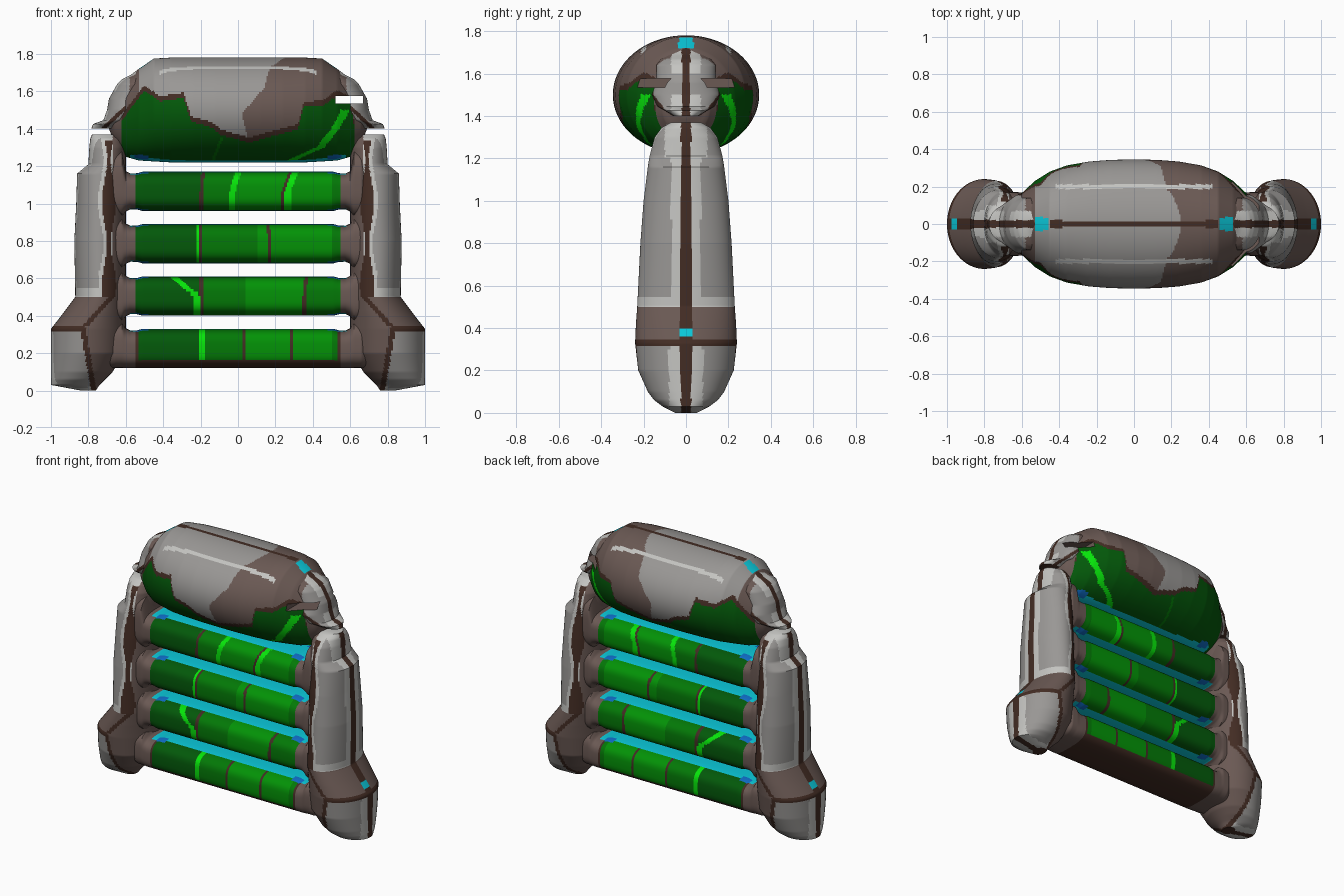
import bpy, bmesh, math

default = bpy.data.objects.get("Cube")
if default:
    bpy.data.objects.remove(default, do_unlink=True)

PALETTE = {
    "taupe": (0.145, 0.10, 0.088), "dark_brown": (0.055, 0.025, 0.017),
    "grey": (0.32, 0.31, 0.30), "light_grey": (0.55, 0.55, 0.53),
    "dark_green": (0.001, 0.10, 0.003), "green": (0.001, 0.19, 0.002),
    "bright_green": (0.001, 0.29, 0.002), "lime": (0.002, 0.78, 0.003),
    "cyan": (0.003, 0.58, 0.70), "blue": (0.005, 0.16, 0.60),
}
NAMES = list(PALETTE)
MATERIALS = []
for name, rgb in PALETTE.items():
    mat = bpy.data.materials.new(name)
    mat.use_nodes = True
    mat.diffuse_color = (*rgb, 1)
    mat.node_tree.nodes["Principled BSDF"].inputs["Base Color"].default_value = (*rgb, 1)
    MATERIALS.append(mat)


def lerp_table(points, t):
    """Piecewise linear lookup; each point is (t, value, value, ...)."""
    if t <= points[0][0]:
        return points[0][1:]
    for p, q in zip(points, points[1:]):
        if t <= q[0]:
            k = (t - p[0]) / (q[0] - p[0])
            return tuple(a + (b - a) * k for a, b in zip(p[1:], q[1:]))
    return points[-1][1:]


def activate(obj):
    bpy.ops.object.select_all(action="DESELECT")
    obj.select_set(True)
    bpy.context.view_layer.objects.active = obj


def smooth(obj):
    activate(obj)
    bpy.ops.object.shade_smooth_by_angle(angle=math.radians(40))


def finish(name, bm, rule):
    bmesh.ops.recalc_face_normals(bm, faces=bm.faces)
    for face in bm.faces:
        face.material_index = NAMES.index(rule(*face.calc_center_median()))
    mesh = bpy.data.meshes.new(name)
    bm.to_mesh(mesh)
    bm.free()
    for mat in MATERIALS:
        mesh.materials.append(mat)
    obj = bpy.data.objects.new(name, mesh)
    bpy.context.collection.objects.link(obj)
    smooth(obj)
    return obj


def loft(name, stations, rule, along="x", side=1, power=1.0, segments=100, step=0.008):
    """Loft rounded rings; a station is (position, low, high, half depth in y)."""
    ts = []
    for p, q in zip(stations, stations[1:]):
        n = max(1, math.ceil((q[0] - p[0]) / step))
        ts += [p[0] + (q[0] - p[0]) * i / n for i in range(n)]
    ts.append(stations[-1][0])
    bm = bmesh.new()
    rings = []
    for t in ts:
        low, high, depth = lerp_table(stations, t)
        ring = []
        for i in range(segments):
            a = math.tau * i / segments
            c, s = (math.copysign(abs(v) ** power, v) for v in (math.cos(a), math.sin(a)))
            u, y = (low + high) / 2 + (high - low) / 2 * s, depth * c
            ring.append(bm.verts.new((t, y, u) if along == "x" else (u * side, y, t)))
        rings.append(ring)
    for r, s in zip(rings, rings[1:]):
        for i in range(segments):
            j = (i + 1) % segments
            bm.faces.new((r[i], r[j], s[j], s[i]))
    bm.faces.new(rings[0])
    bm.faces.new(rings[-1])
    return finish(name, bm, rule)


def mirrored(half):
    return [(-p[0], *p[1:]) for p in reversed(half) if p[0] > 0] + half


def gap_colour(x, y):
    """Lining of the gaps, with blue corners; None outside the lining."""
    if .48 < abs(x) < .55 and .06 < abs(y) < .115:
        return "blue"
    return "cyan" if abs(x) < .58 and abs(y) < .095 else None


# Headrest pillow
GREEN_EDGE = [(-.68, 1.38), (-.5, 1.62), (-.42, 1.56), (-.29, 1.58), (-.25, 1.45),
              (-.14, 1.42), (-.09, 1.38), (.06, 1.34), (.17, 1.37), (.32, 1.41),
              (.35, 1.53), (.46, 1.54), (.53, 1.59), (.6, 1.56), (.64, 1.3)]
PATCH_EDGE = [(1.36, .05), (1.48, .02), (1.62, .14), (1.73, .17), (1.78, .25)]
STREAK = [(1.22, .26), (1.3, .44), (1.4, .52), (1.49, .57)]


def pillow_rule(x, y, z):
    ax, ay = abs(x), abs(y)
    edge = lerp_table(GREEN_EDGE, x)[0]
    if z < 1.26 and gap_colour(x, y):
        return gap_colour(x, y)
    if z > 1.65 and ay < .035 and .46 < ax < .53:
        return "cyan"
    if z > 1.7 and ay < .018 and ax < .45:
        return "dark_brown"
    if z > 1.68 and abs(ay - .2) < .012 and ax < .42:
        return "light_grey"
    if ax > .62:
        return "taupe"
    if z < edge - .014:
        if z < 1.5 and abs(x - lerp_table(STREAK, z)[0]) < .022:
            return "lime"
        if 1.22 < z < 1.35 and abs(x + .13 - (z - 1.24) * .4) < .008:
            return "green"
        return "dark_green"
    if z < edge + .014:
        return "dark_brown"
    return "taupe" if x < -.53 or x > lerp_table(PATCH_EDGE, z)[0] else "grey"


pillow = loft("headrest_pillow", mirrored([
    (0, 1.22, 1.78, .345), (.12, 1.22, 1.78, .343), (.24, 1.22, 1.78, .334),
    (.36, 1.22, 1.78, .313), (.45, 1.225, 1.775, .28), (.53, 1.23, 1.72, .23),
    (.6, 1.25, 1.65, .165), (.66, 1.32, 1.55, .11), (.69, 1.4, 1.48, .04)]),
    pillow_rule, segments=160)


# Side pillars with flared feet
def pillar_rule(x, y, z):
    ax, ay = abs(x), abs(y)
    if ax > .86 and ay < .03 and .36 < z < .395:
        return "cyan"
    if ax > .77 and ay < .024:
        return "dark_brown"
    if z < .345:
        seam = .77 + .18 * z
        if abs(ax - seam) < .014 or (z > .315 and ax > seam):
            return "dark_brown"
        if ax < seam:
            return "taupe"
        return "light_grey" if ay < .08 else "grey"
    if z < .5:
        return "dark_brown" if abs(ax - .83 + (z - .33) * .9) < .016 else "taupe"
    streak = .024 + .014 * math.sin(z * 14)
    if z < 1.34 and abs(ax - .69) < streak:
        return "dark_brown"
    if ax < .67:
        return "taupe"
    if ay < .07 or z > 1.2 and ay < .1 or z < .55 or ax < .71 + streak:
        return "light_grey"
    return "grey"


# Shoulder pads above the pillars
def shoulder_rule(x, y, z):
    ax = abs(x)
    if abs(y) < .02 or abs(z - 1.42 - (.7 - ax) * .95) < .014:
        return "dark_brown"
    if abs(y) < .07 and (z > 1.6 or z < 1.5):
        return "light_grey"
    return "grey" if ax > .58 else "taupe"


PILLAR = [(0, .76, .84, .05), (.03, .74, 1, .11), (.06, .71, 1, .15), (.1, .67, 1, .18),
          (.2, .61, 1, .225), (.33, .6, 1, .24), (.42, .6, .93, .236), (.5, .6, .87, .23),
          (.8, .6, .875, .215), (1, .6, .865, .2), (1.16, .6, .86, .18),
          (1.21, .6, .8, .172), (1.3, .6, .795, .148), (1.345, .61, .79, .115),
          (1.37, .63, .78, .07)]
SHOULDER = [(1.4, .6, .785, .06), (1.425, .58, .775, .1), (1.445, .56, .72, .135),
            (1.5, .5, .7, .16), (1.56, .48, .69, .14), (1.64, .46, .645, .14),
            (1.665, .45, .62, .12), (1.69, .44, .57, .09), (1.72, .44, .53, .04)]
shoulders = {}
for label, side in (("left", 1), ("right", -1)):
    loft(label + "_pillar", PILLAR, pillar_rule, "z", side)
    shoulders[label] = loft(label + "_shoulder", SHOULDER, shoulder_rule, "z", side)

# Slot cut through the left shoulder
bpy.ops.mesh.primitive_cube_add(size=1, location=(.595, 0, 1.555))
cutter = bpy.context.object
cutter.scale = (.145, 1, .042)
cutter.hide_render = True
for target in (pillow, shoulders["left"]):
    activate(target)
    cut = target.modifiers.new("slot", "BOOLEAN")
    cut.operation, cut.solver, cut.object = "DIFFERENCE", "EXACT", cutter
    bpy.ops.object.modifier_apply(modifier=cut.name)
    smooth(target)
bpy.data.objects.remove(cutter, do_unlink=True)


# Slats: stripes are (x, slant above the centre, half width, colour)
def slat_rule(centre, stripes, bounds):
    def rule(x, y, z):
        lined = z > centre + .09 or (z < centre - .09 and centre > .3)
        if lined and gap_colour(x, y):
            return gap_colour(x, y)
        if abs(x) > .55:
            return "taupe"
        if centre < .3 and (z < .165 or abs(x) > .535):
            return "dark_brown"
        for sx, slant, width, colour in stripes:
            if abs(x - sx - slant * max(0, z - centre)) < width:
                return colour
        if x < bounds[0]:
            return "dark_green"
        return "bright_green" if bounds[1] < x < bounds[2] else "green"
    return rule


SLATS = [
    (.225, [(-.19, 0, .014, "lime"), (.035, 0, .008, "dark_brown"),
            (.285, 0, .009, "dark_brown")], (-.2, .04, .5)),
    (.505, [(-.222, -1.2, .021, "lime"), (-.195, 0, .009, "dark_brown"),
            (.355, .1, .009, "dark_brown")], (-.2, .04, .35)),
    (.785, [(-.215, 0, .011, "lime"), (-.2, 0, .008, "dark_brown"),
            (.17, -.1, .009, "dark_brown")], (-.21, .1, .5)),
    (1.065, [(-.195, .1, .009, "dark_brown"), (-.03, .3, .016, "lime"),
             (.265, .4, .018, "lime"), (.24, .4, .009, "dark_brown")], (-.2, -.02, .5)),
]
# Half section: (x, half height, half depth), widening to close the gap ends
FLARE = [(0, .105, .17), (.51, .105, .17), (.54, .097, .168), (.575, .096, .168),
         (.6, .108, .168), (.62, .14, .17), (.66, .14, .17), (.7, .12, .14)]
for number, (c, stripes, bounds) in enumerate(SLATS, 1):
    half = []
    for x, h, depth in FLARE:
        below = .105 if number == 1 else h
        above = .22 if number == len(SLATS) and x > .61 else h
        half.append((x, c - below, c + above, depth))
    loft(f"slat_{number}", mirrored(half), slat_rule(c, stripes, bounds),
         power=.6, segments=72)
